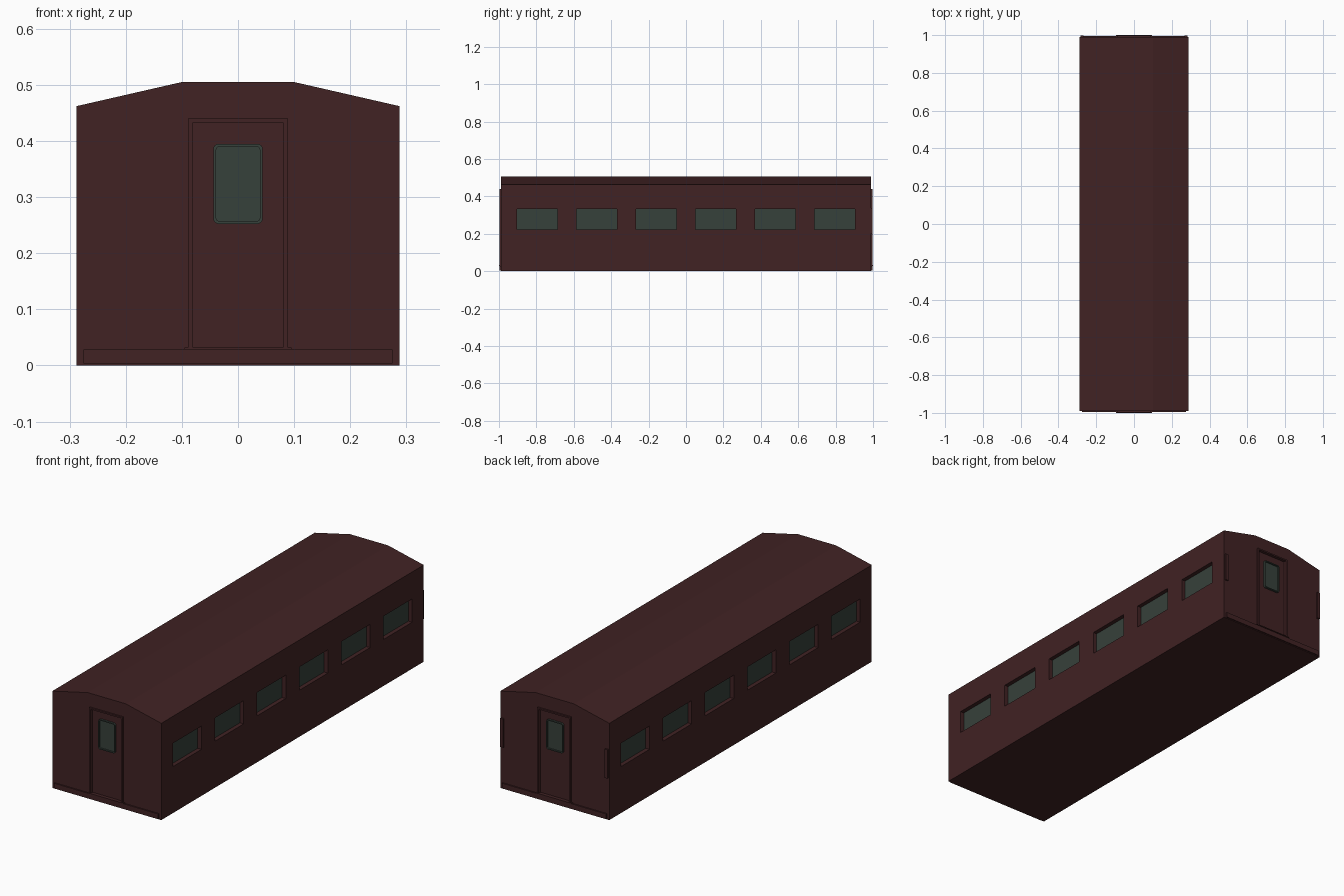
import bpy, bmesh, math

if "Cube" in bpy.data.objects:
    bpy.data.objects.remove(bpy.data.objects["Cube"])


def material(name, rgb):
    m = bpy.data.materials.new(name)
    m.diffuse_color = (*rgb, 1)
    m.use_nodes = True
    m.node_tree.nodes["Principled BSDF"].inputs["Base Color"].default_value = m.diffuse_color
    return m


MAROON = material("maroon paint", (0.052, 0.0160, 0.0170))
GLASS = material("green glass", (0.037, 0.052, 0.043))


def finish(bm, name, mat):
    bmesh.ops.recalc_face_normals(bm, faces=bm.faces)
    me = bpy.data.meshes.new(name)
    bm.to_mesh(me)
    bm.free()
    me.materials.append(mat)
    ob = bpy.data.objects.new(name, me)
    bpy.context.collection.objects.link(ob)
    return ob


def add_box(bm, x, y, z):
    """Add a box spanning the given (low, high) ranges."""
    verts = bmesh.ops.create_cube(bm, size=1)["verts"]
    for v in verts:
        for i, (a, b) in enumerate((x, y, z)):
            v.co[i] = (a + b) / 2 + v.co[i] * abs(b - a)


def boxes(name, mat, spans):
    bm = bmesh.new()
    for s in spans:
        add_box(bm, *s)
    return finish(bm, name, mat)


def rounded(w, z0, z1, r, y, steps=4):
    """Rounded rectangle outline in a plane of constant y."""
    pts = []
    corners = ((w - r, z1 - r), (-w + r, z1 - r), (-w + r, z0 + r), (w - r, z0 + r))
    for k, (cx, cz) in enumerate(corners):
        for i in range(steps + 1):
            a = math.pi / 2 * (k + i / steps)
            pts.append((cx + r * math.cos(a), y, cz + r * math.sin(a)))
    return pts


W, L = 0.288, 0.99
WINDOW_Y = [0.318 * (i - 2.5) for i in range(6)]
WY, WZ = 0.108, (0.222, 0.333)

# Carriage body: extruded end profile with a three-facet roof
bm = bmesh.new()
profile = [(-W, 0), (W, 0), (W, 0.462), (0.1, 0.505), (-0.1, 0.505), (-W, 0.462)]
face = bm.faces.new([bm.verts.new((x, -L, z)) for x, z in profile])
ext = bmesh.ops.extrude_face_region(bm, geom=[face])
bmesh.ops.translate(bm, vec=(0, 2 * L, 0),
                    verts=[g for g in ext["geom"] if isinstance(g, bmesh.types.BMVert)])
body = finish(bm, "carriage_body", MAROON)

# Recesses for the side windows, the doors and the door windows
spans = [((s * (W - 0.024), s * (W + 0.05)), (y - WY, y + WY), WZ)
         for s in (-1, 1) for y in WINDOW_Y]
spans += [((-0.08, 0.08), (s * (L - 0.007), s * (L + 0.05)), (0.032, 0.433)) for s in (-1, 1)]
cutter = boxes("recess_cutter", MAROON, spans)
cutter.hide_render = True
mod = body.modifiers.new("recesses", "BOOLEAN")
mod.object = cutter
mod.operation = "DIFFERENCE"
mod.solver = "EXACT"
bpy.context.view_layer.update()
cut_mesh = bpy.data.meshes.new_from_object(
    body.evaluated_get(bpy.context.evaluated_depsgraph_get()))
body.modifiers.clear()
body.data = cut_mesh
bpy.data.objects.remove(cutter)

# Side window panes at the back of each recess
boxes("side_window_panes", GLASS,
      [((s * (W - 0.025), s * (W - 0.020)), (y - WY, y + WY), WZ)
       for s in (-1, 1) for y in WINDOW_Y])

for s, end in ((-1, "front"), (1, "back")):
    # Door surround and sill
    fy = (s * (L - 0.007), s * 0.998)
    boxes(end + "_door_frame", MAROON, [
        ((-0.089, -0.08), fy, (0.032, 0.44)),
        ((0.08, 0.089), fy, (0.032, 0.44)),
        ((-0.08, 0.08), fy, (0.433, 0.44)),
        ((-0.095, 0.095), (s * (L - 0.007), s * 1.0), (0.028, 0.032))])
    # Buffer plate below the door
    boxes(end + "_buffer_plate", MAROON,
          [((-0.275, 0.275), (s * (L - 0.002), s * 0.996), (0.003, 0.028))])
    # Rounded window surround on the door
    bm = bmesh.new()
    loops = [[bm.verts.new(p) for p in rounded(w, a, b, r, s * y)] for w, a, b, r, y in (
        (0.044, 0.252, 0.395, 0.010, 0.982), (0.044, 0.252, 0.395, 0.010, 0.992),
        (0.039, 0.257, 0.390, 0.006, 0.992), (0.039, 0.257, 0.390, 0.006, 0.982))]
    n = len(loops[0])
    for k in range(4):
        p, q = loops[k], loops[(k + 1) % 4]
        for i in range(n):
            j = (i + 1) % n
            bm.faces.new((p[i], p[j], q[j], q[i]))
    finish(bm, end + "_door_window_surround", GLASS)
    # Door pane
    boxes(end + "_door_pane", GLASS,
          [((-0.041, 0.041), (s * 0.980, s * 0.985), (0.255, 0.392))])

# Grab handles at the rear corners
boxes("rear_grab_handles", MAROON,
      [((s * 0.268, s * 0.283), (0.988, 0.998), (0.20, 0.337)) for s in (-1, 1)])
